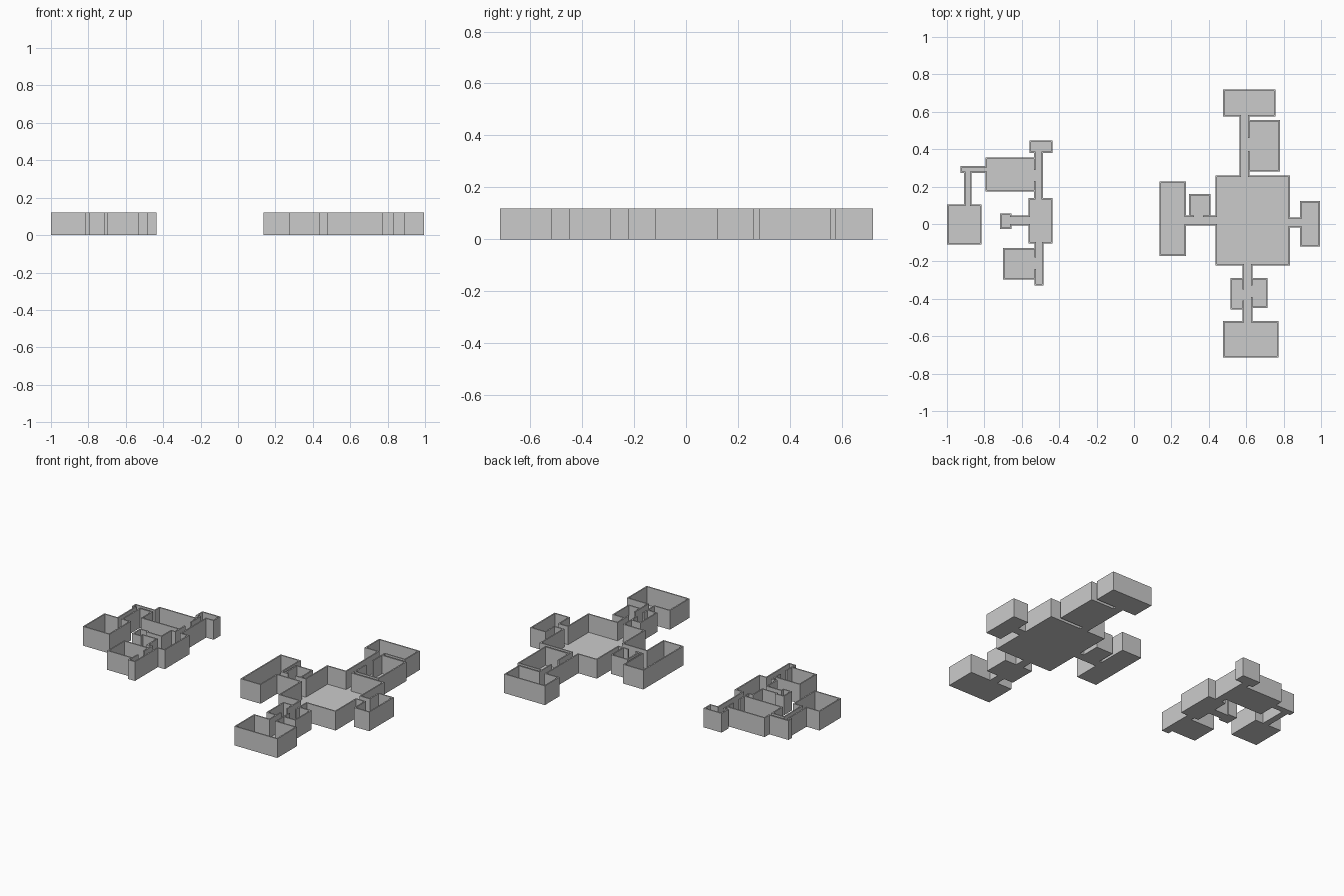
import bpy, bmesh
from mathutils import Matrix, Vector

if "Cube" in bpy.data.objects:
    bpy.data.objects.remove(bpy.data.objects["Cube"])

T, H, F = 0.008, 0.12, 0.006   # wall thickness, wall height, floor thickness


def box(bm, x0, x1, y0, y1, z0, z1):
    m = Matrix.Translation(((x0 + x1) / 2, (y0 + y1) / 2, (z0 + z1) / 2))
    m = m @ Matrix.Diagonal(Vector((x1 - x0, y1 - y0, z1 - z0, 1)))
    bmesh.ops.create_cube(bm, size=1, matrix=m)


def room(name, x0, x1, y0, y1, open_sides="", **doors):
    """Open-topped room. open_sides has no wall; doors: side=[(start, end)]."""
    bm = bmesh.new()
    box(bm, x0, x1, y0, y1, 0, F)
    for side in "NSEW":
        if side in open_sides:
            continue
        along_x = side in "NS"
        cur, end = (x0, x1) if along_x else (y0, y1)
        if not along_x:      # avoid overlapping corners
            cur += 0 if "S" in open_sides else T
            end -= 0 if "N" in open_sides else T
        for a, b in sorted(doors.get(side, [])) + [(end, end)]:
            if a - cur > 1e-4:
                if along_x:
                    y = y1 - T if side == "N" else y0
                    box(bm, cur, a, y, y + T, F, H)
                else:
                    x = x1 - T if side == "E" else x0
                    box(bm, x, x + T, cur, a, F, H)
            cur = b
    me = bpy.data.meshes.new(name)
    bm.to_mesh(me)
    bm.free()
    bpy.context.collection.objects.link(bpy.data.objects.new(name, me))


# Large complex: hall and its four arms
room("great_hall", 0.437, 0.833, -0.222, 0.26,
     N=[(0.573, 0.609)], S=[(0.588, 0.625)], E=[(-0.01, 0.027)], W=[(0.0, 0.037)])
room("north_corridor", 0.565, 0.617, 0.26, 0.575, "NS", E=[(0.39, 0.46)])
room("north_room", 0.475, 0.757, 0.575, 0.72, S=[(0.573, 0.609)])
room("north_side_room", 0.617, 0.78, 0.28, 0.555, "W", )
room("east_corridor", 0.833, 0.888, -0.018, 0.035, "EW")
room("east_room", 0.888, 0.995, -0.12, 0.123, W=[(-0.01, 0.027)])
room("south_corridor", 0.58, 0.633, -0.518, -0.222, "NS",
     W=[(-0.41, -0.35)], E=[(-0.39, -0.33)])
room("south_side_room_west", 0.516, 0.58, -0.457, -0.288, "E")
room("south_side_room_east", 0.633, 0.713, -0.45, -0.288, "W")
room("south_room", 0.475, 0.773, -0.715, -0.518, N=[(0.588, 0.625)])
room("west_corridor", 0.277, 0.437, -0.008, 0.045, "EW", N=[(0.32, 0.37)])
room("west_side_room", 0.294, 0.41, 0.045, 0.16, "S")
room("west_room", 0.137, 0.277, -0.172, 0.227, E=[(0.0, 0.037)])

# Small complex: centre room and its branches
room("small_hall", -0.563, -0.436, -0.103, 0.14,
     N=[(-0.527, -0.495)], S=[(-0.524, -0.492)], W=[(0.0, 0.037)])
room("small_north_corridor", -0.535, -0.487, 0.14, 0.38, "NS", W=[(0.23, 0.29)])
room("small_north_room", -0.56, -0.435, 0.38, 0.447, S=[(-0.527, -0.495)])
room("long_room", -0.795, -0.535, 0.174, 0.356, "E", W=[(0.281, 0.302)])
room("bend_corridor", -0.928, -0.795, 0.273, 0.31, "E", S=[(-0.902, -0.878)])
room("outer_corridor", -0.91, -0.87, 0.105, 0.273, "NS")
room("outer_room", -1.0, -0.815, -0.11, 0.105, N=[(-0.902, -0.878)])
room("small_west_corridor", -0.655, -0.563, -0.008, 0.045, "EW")
room("closet", -0.717, -0.655, -0.027, 0.055, E=[(0.0, 0.037)])
room("small_south_corridor", -0.532, -0.484, -0.33, -0.103, "N", W=[(-0.24, -0.18)])
room("small_south_room", -0.70, -0.532, -0.297, -0.128, "E")
